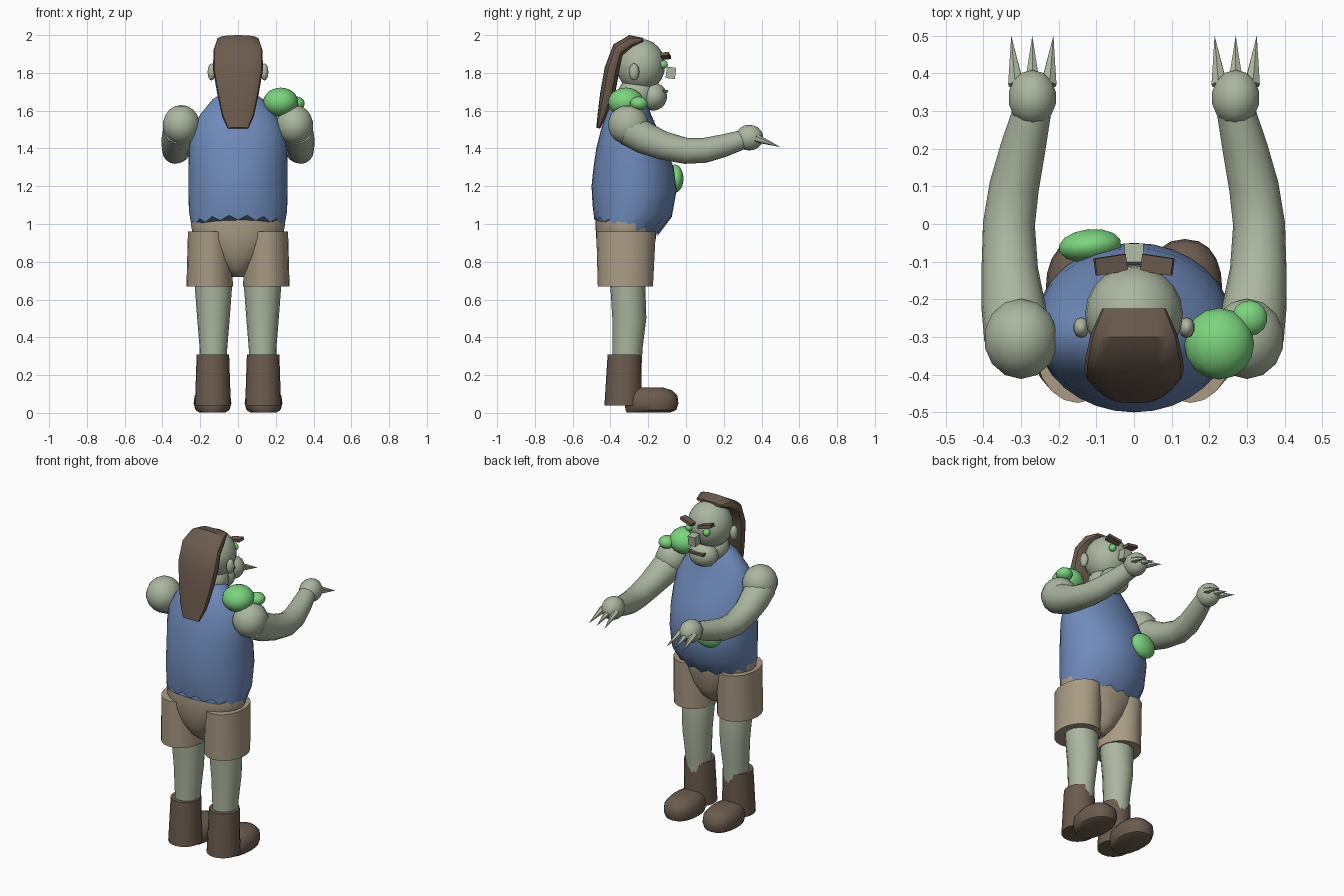
import bpy, bmesh, math
from mathutils import Vector, Matrix, Euler

if "Cube" in bpy.data.objects:
    bpy.data.objects.remove(bpy.data.objects["Cube"])


def material(name, rgb):
    m = bpy.data.materials.new(name)
    m.use_nodes = True
    m.diffuse_color = (*rgb, 1)
    m.node_tree.nodes["Principled BSDF"].inputs["Base Color"].default_value = (*rgb, 1)
    return m


SKIN = material("pale green skin", (0.41, 0.47, 0.35))
GREEN = material("bright green", (0.20, 0.66, 0.21))
BLUE = material("shirt blue", (0.16, 0.26, 0.50))
TAN = material("shorts tan", (0.40, 0.33, 0.23))
BROWN = material("dark brown", (0.15, 0.105, 0.075))


def finish(name, bm, mat, angle=40):
    bmesh.ops.recalc_face_normals(bm, faces=bm.faces[:])
    mesh = bpy.data.meshes.new(name)
    bm.to_mesh(mesh)
    bm.free()
    mesh.materials.append(mat)
    ob = bpy.data.objects.new(name, mesh)
    bpy.context.collection.objects.link(ob)
    bpy.ops.object.select_all(action='DESELECT')
    ob.select_set(True)
    bpy.context.view_layer.objects.active = ob
    bpy.ops.object.shade_smooth_by_angle(angle=math.radians(angle))
    return ob


def ball(name, mat, pos, radii, seg=16, rings=10, rot=(0, 0, 0)):
    bm = bmesh.new()
    bmesh.ops.create_uvsphere(bm, u_segments=seg, v_segments=rings, radius=1)
    bm.transform(Matrix.LocRotScale(Vector(pos), Euler(rot), Vector(radii)))
    return finish(name, bm, mat, 60)


def box(name, mat, pos, size, rot=(0, 0, 0)):
    bm = bmesh.new()
    bmesh.ops.create_cube(bm, size=1)
    bm.transform(Matrix.LocRotScale(Vector(pos), Euler(rot), Vector(size)))
    return finish(name, bm, mat)


def loft(name, mat, rings, seg=16, power=1.0, tweak=None):
    """Skin a list of (centre, u axis, v axis) rings and cap both ends."""
    bm = bmesh.new()
    loops = []
    for r, (c, u, v) in enumerate(rings):
        loop = []
        for i in range(seg):
            a = math.tau * i / seg
            k, s = math.cos(a), math.sin(a)
            k, s = (math.copysign(abs(t) ** power, t) for t in (k, s))
            p = Vector(c) + Vector(u) * k + Vector(v) * s
            loop.append(bm.verts.new(tweak(p, r, i) if tweak else p))
        loops.append(loop)
    for a, b in zip(loops, loops[1:]):
        for i in range(seg):
            j = (i + 1) % seg
            bm.faces.new((a[i], a[j], b[j], b[i]))
    bm.faces.new(loops[0])
    bm.faces.new(loops[-1])
    return finish(name, bm, mat)


def level(x, rows):
    """Horizontal rings from rows of z, half width, back y, front y."""
    return [((x, (b + f) / 2, z), (w, 0, 0), (0, (f - b) / 2, 0)) for z, w, b, f in rows]


# Shirt with a ragged hem that dips under the belly
def hem(p, r, i):
    slope = (0.1, 0.06, 0.02)[r] if r < 3 else 0
    p.z -= slope * (p.y + 0.49) / 0.4
    if r == 0:
        p.z += 0.014 if i % 2 else -0.012
    return p


loft("shirt", BLUE, level(0, [
    (1.035, 0.245, -0.485, -0.15), (1.1, 0.26, -0.495, -0.075), (1.2, 0.263, -0.5, -0.05),
    (1.3, 0.262, -0.49, -0.065), (1.4, 0.26, -0.475, -0.105), (1.5, 0.245, -0.45, -0.15),
    (1.58, 0.2, -0.425, -0.185), (1.66, 0.135, -0.39, -0.21), (1.7, 0.07, -0.35, -0.23)]),
    seg=32, tweak=hem)

# Seat of the shorts, rounding down between the legs
loft("shorts_seat", TAN, level(0, [
    (1.06, 0.23, -0.475, -0.17), (1.0, 0.25, -0.48, -0.15), (0.92, 0.235, -0.475, -0.16),
    (0.83, 0.15, -0.455, -0.18), (0.76, 0.075, -0.42, -0.21), (0.72, 0.03, -0.37, -0.26)]), seg=24)

# Head and face
ball("head", SKIN, (0, -0.24, 1.84), (0.13, 0.13, 0.14), 20, 12)
ball("jaw", SKIN, (0, -0.175, 1.675), (0.09, 0.075, 0.075))
ball("neck", SKIN, (0, -0.26, 1.69), (0.1, 0.1, 0.09))
box("nose", SKIN, (0, -0.08, 1.8), (0.05, 0.05, 0.06), (-0.12, 0, 0))
box("mouth", BROWN, (0, -0.115, 1.703), (0.1, 0.04, 0.014))

# Swept-back hair: outer y and z, inner y and z, half width
strands = [(-0.225, 1.985, -0.225, 1.965, 0.085), (-0.3, 2.0, -0.285, 1.93, 0.115),
           (-0.385, 1.95, -0.335, 1.89, 0.13), (-0.43, 1.83, -0.355, 1.8, 0.132),
           (-0.455, 1.69, -0.375, 1.69, 0.11), (-0.468, 1.58, -0.42, 1.57, 0.085),
           (-0.475, 1.51, -0.455, 1.505, 0.055)]
loft("hair", BROWN, [((0, (a + c) / 2, (b + d) / 2), (w, 0, 0), (0, (a - c) / 2, (b - d) / 2))
                     for a, b, c, d, w in strands], power=0.7)

for s, side in ((1, "left"), (-1, "right")):
    ball(side + "_ear", SKIN, (s * 0.14, -0.275, 1.805), (0.022, 0.028, 0.045), 10, 8)
    ball(side + "_eye", GREEN, (s * 0.06, -0.118, 1.845), (0.022,) * 3, 12, 8)
    box(side + "_eyebrow", BROWN, (s * 0.062, -0.108, 1.89), (0.085, 0.045, 0.018),
        (0.1, -s * 0.25, -s * 0.15))

    # Arm: a bent tube of y, z, x and radius
    ball(side + "_shoulder", SKIN, (s * 0.3, -0.305, 1.525), (0.1, 0.108, 0.105), 14, 9)
    bends = [(-0.3, 1.5, 0.31, 0.088), (-0.22, 1.455, 0.32, 0.085), (-0.12, 1.415, 0.33, 0.075),
             (0, 1.387, 0.332, 0.069), (0.1, 1.39, 0.318, 0.066), (0.2, 1.415, 0.295, 0.06),
             (0.31, 1.45, 0.268, 0.05)]
    pts = [Vector((s * x, y, z)) for y, z, x, _ in bends]
    arm = []
    for i, p in enumerate(pts):
        t = pts[min(i + 1, len(pts) - 1)] - pts[max(i - 1, 0)]
        u = t.cross(Vector((0, 0, 1))).normalized()
        arm.append((p, u * bends[i][3], u.cross(t).normalized() * bends[i][3]))
    loft(side + "_arm", SKIN, arm)
    ball(side + "_hand", SKIN, (s * 0.27, 0.335, 1.457), (0.065, 0.075, 0.068), 14, 9)

    # Claws spread slightly from the knuckles
    for n in (-1, 0, 1):
        base = Vector((s * 0.27 + n * 0.043, 0.37, 1.455))
        tip = Vector((s * 0.27 + n * 0.056, 0.5, 1.407))
        bm = bmesh.new()
        bmesh.ops.create_cone(bm, cap_ends=True, segments=6, radius1=0.023, radius2=0,
                              depth=(tip - base).length)
        turn = Vector((0, 0, 1)).rotation_difference(tip - base)
        bm.transform(Matrix.LocRotScale((base + tip) / 2, turn, None))
        finish(f"{side}_claw_{n + 2}", bm, SKIN, 20)

    # Legs and footwear
    loft(side + "_shorts_leg", TAN, level(s * 0.15, [
        (0.67, 0.123, -0.467, -0.175), (0.96, 0.115, -0.475, -0.16)]), seg=20)
    loft(side + "_leg", SKIN, level(s * 0.13, [
        (0.25, 0.072, -0.39, -0.235), (0.34, 0.073, -0.39, -0.23), (0.5, 0.086, -0.39, -0.21),
        (0.66, 0.098, -0.4, -0.215), (0.75, 0.1, -0.405, -0.22)]))
    loft(side + "_boot_shaft", BROWN, level(s * 0.133, [
        (0.04, 0.095, -0.432, -0.235), (0.31, 0.086, -0.415, -0.235)]), seg=20)
    loft(side + "_boot_foot", BROWN, level(s * 0.135, [
        (0.003, 0.07, -0.315, -0.08), (0.015, 0.09, -0.32, -0.052), (0.05, 0.1, -0.325, -0.04),
        (0.09, 0.095, -0.32, -0.045), (0.12, 0.072, -0.3, -0.075), (0.134, 0.04, -0.26, -0.12)]),
        seg=20, power=0.85)

# Green growths on one shoulder and on the belly
ball("large_growth", GREEN, (0.226, -0.318, 1.645), (0.093, 0.095, 0.077))
ball("small_growth", GREEN, (0.307, -0.25, 1.638), (0.048, 0.048, 0.037), 14, 9)
ball("belly_growth", GREEN, (-0.117, -0.058, 1.24), (0.085, 0.045, 0.075), 14, 9, (0, 0, 0.1))
